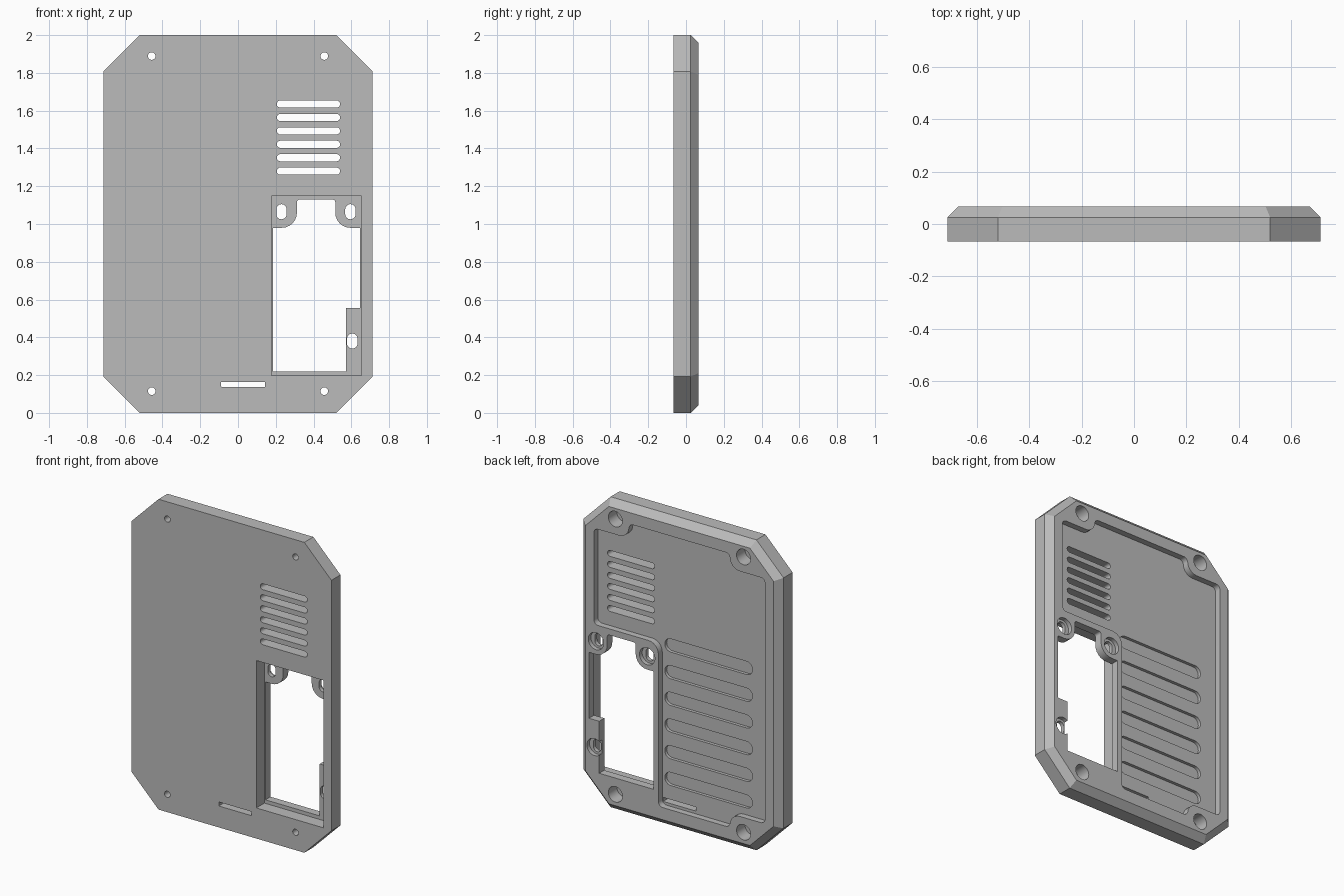
import bpy
import bmesh
import math
from mathutils import Vector

cube = bpy.data.objects.get("Cube")
if cube:
    bpy.data.objects.remove(cube, do_unlink=True)

grey = bpy.data.materials.new("plain_grey")
grey.use_nodes = True
grey.diffuse_color = (0.5, 0.5, 0.5, 1)
grey.node_tree.nodes["Principled BSDF"].inputs["Base Color"].default_value = (0.5, 0.5, 0.5, 1)

FRONT, SHOULDER, BACK = -0.067, 0.025, 0.067
FLOOR = 0.027      # floor of the shallow recess in the back
LEDGE = 0.015      # front of the ledge inside the window
OUT = 0.2          # overshoot for through cuts


def rounded(corners, segs=6):
    """Outline from (x, z, radius) corners, each filleted by its radius."""
    pts = []
    n = len(corners)
    for i, (x, z, r) in enumerate(corners):
        p = Vector((x, z))
        if r == 0:
            pts.append(p)
            continue
        u = (Vector(corners[i - 1][:2]) - p).normalized()
        v = (Vector(corners[(i + 1) % n][:2]) - p).normalized()
        half = u.angle(v) / 2
        centre = p + (u + v).normalized() * r / math.sin(half)
        a = p + u * r / math.tan(half) - centre
        b = p + v * r / math.tan(half) - centre
        for k in range(segs + 1):
            ang = a.angle(b) * k / segs
            side = (b - a * (a.dot(b) / a.length_squared)).normalized() * a.length
            pts.append(centre + a * math.cos(ang) + side * math.sin(ang))
    return pts


def box(x0, x1, z0, z1, r=0):
    return rounded([(x0, z0, r), (x1, z0, r), (x1, z1, r), (x0, z1, r)])


def slot(cx, cz, w, h):
    return box(cx - w / 2, cx + w / 2, cz - h / 2, cz + h / 2, min(w, h) * 0.495)


def circle(cx, cz, r, n=32):
    return [Vector((cx + r * math.cos(math.tau * k / n),
                    cz + r * math.sin(math.tau * k / n))) for k in range(n)]


def octagon(inset):
    w, h = 0.713 - inset, 1 - inset
    c = 0.193 - inset * (2 - math.sqrt(2))
    quarter = [(w, h - c), (w - c, h)]
    pts = quarter + [(-x, z) for x, z in quarter[::-1]]
    pts += [(-x, -z) for x, z in pts]
    return [Vector((x, z + 1)) for x, z in pts]


def solid(name, lofts):
    """One object from lofts, each a list of (outline, y) sections."""
    bm = bmesh.new()
    for sections in lofts:
        rings = [[bm.verts.new((p.x, y, p.y)) for p in pts] for pts, y in sections]
        bm.faces.new(rings[0])
        bm.faces.new(rings[-1][::-1])
        for a, b in zip(rings, rings[1:]):
            for i in range(len(a)):
                bm.faces.new((a[i - 1], a[i], b[i], b[i - 1]))
    bmesh.ops.recalc_face_normals(bm, faces=bm.faces)
    mesh = bpy.data.meshes.new(name)
    bm.to_mesh(mesh)
    bm.free()
    mesh.materials.append(grey)
    ob = bpy.data.objects.new(name, mesh)
    bpy.context.collection.objects.link(ob)
    return ob


def cut(name, outlines, y0, y1):
    cutter = solid(name, [[(o, y0), (o, y1)] for o in outlines])
    cutter.hide_render = True
    mod = panel.modifiers.new(name, 'BOOLEAN')
    mod.operation = 'DIFFERENCE'
    mod.solver = 'EXACT'
    mod.object = cutter
    bpy.ops.object.modifier_apply(modifier=name)
    bpy.data.objects.remove(cutter, do_unlink=True)


# Panel body with its back edge chamfered
panel = solid("cover_panel", [[(octagon(0), FRONT), (octagon(0), SHOULDER),
                               (octagon(BACK - SHOULDER), BACK)]])
bpy.context.view_layer.objects.active = panel
panel.select_set(True)

# Shallow back recess, stepping round the corner screws and the window
R, B, S = 0.61, 0.36, 0.03
recess = rounded([
    (-R, 0.21, S), (-B, 0.21, 0.07), (-B, 0.12, S), (0.15, 0.12, S),
    (0.15, 1.17, 0.07), (R, 1.17, S), (R, 1.79, S), (B, 1.79, 0.07),
    (B, 1.885, S), (-B, 1.885, S), (-B, 1.79, 0.07), (-R, 1.79, S)])
cut("recess_cutter", [recess], FLOOR, OUT)

# Long blind grooves in the recess floor
cut("groove_cutter", [slot(-0.18, 0.297 + 0.172 * i, 0.625, 0.085) for i in range(6)],
    FLOOR - 0.02, OUT)

# Window: pocket from the front, then the opening past its ledge and tabs
cut("pocket_cutter", [box(0.178, 0.655, 0.197, 1.147)], -OUT, LEDGE)
opening = rounded([
    (0.185, 0.22, 0), (0.572, 0.22, 0), (0.572, 0.555, 0), (0.645, 0.555, 0),
    (0.645, 0.98, 0), (0.515, 0.98, 0.08), (0.515, 1.13, 0.015),
    (0.312, 1.13, 0.015), (0.312, 0.98, 0.08), (0.185, 0.98, 0)])
cut("opening_cutter", [opening], -OUT, OUT)

# Tab screws: oval holes with round counterbores from the back
tab_screws = [(0.23, 1.065), (0.595, 1.065), (0.605, 0.38)]
cut("tab_hole_cutter", [slot(x, z, 0.055, 0.08) for x, z in tab_screws], -OUT, OUT)
cut("tab_bore_cutter", [circle(x, z, 0.055) for x, z in tab_screws], 0.04, OUT)

# Corner screws: small front holes with wide bores from the back
corners = [(sx * 0.457, 1.002 + sz * 0.887) for sx in (-1, 1) for sz in (-1, 1)]
cut("corner_hole_cutter", [circle(x, z, 0.02) for x, z in corners], -OUT, OUT)
cut("corner_bore_cutter", [circle(x, z, 0.05) for x, z in corners], -0.02, OUT)

# Vent slots and the thin slit at the bottom
cut("vent_cutter", [slot(0.373, 1.28 + 0.071 * i, 0.335, 0.038) for i in range(6)], -OUT, OUT)
cut("slit_cutter", [box(-0.09, 0.144, 0.138, 0.164, 0.004)], -OUT, OUT)

bpy.ops.object.shade_smooth_by_angle(angle=math.radians(30))
